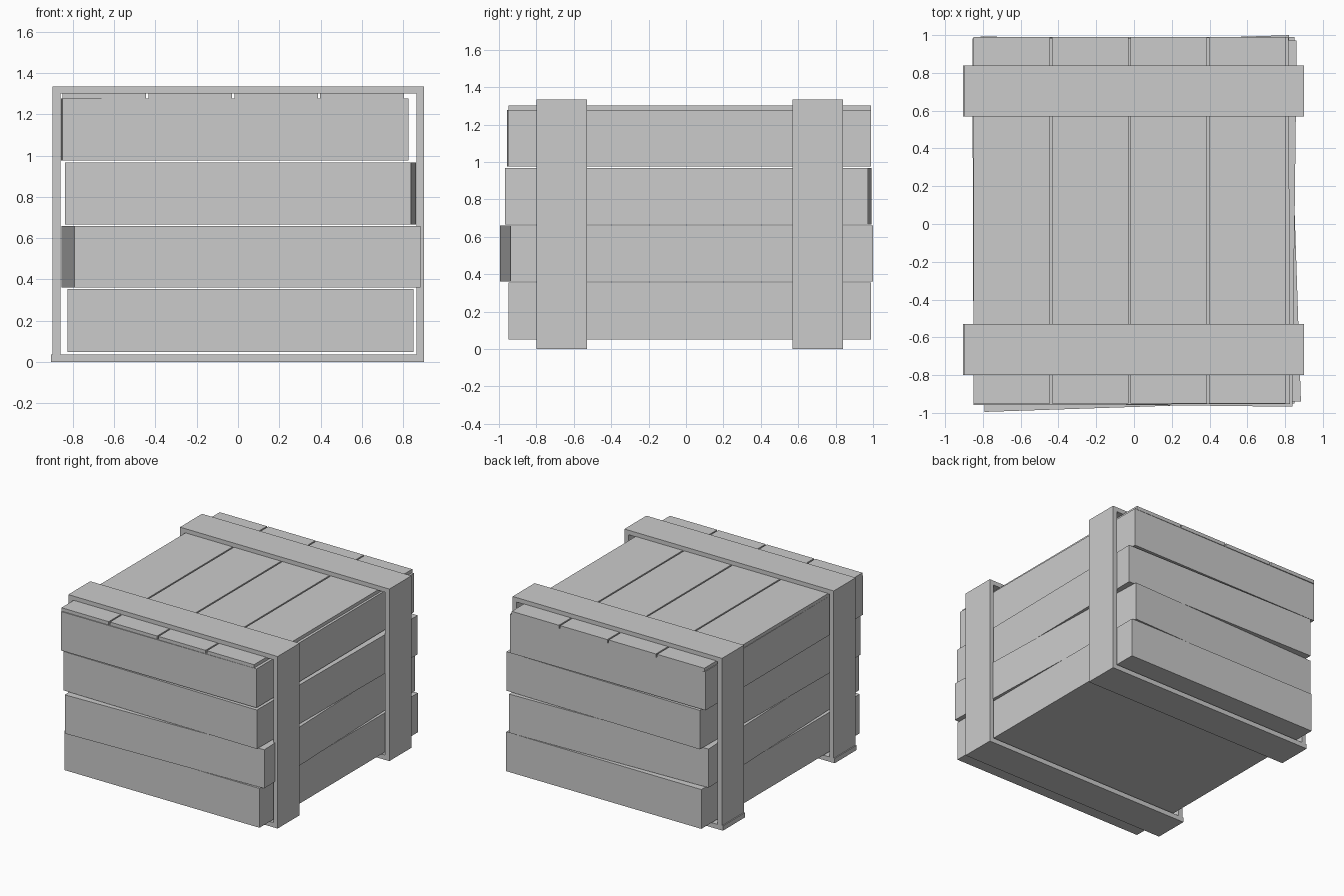
import bpy
from math import radians

if "Cube" in bpy.data.objects:
    bpy.data.objects.remove(bpy.data.objects["Cube"])


def box(name, x, y, z, turn=0.0):
    """Box from (min, max) ranges, turned about its own vertical axis."""
    ranges = (x, y, z)
    bpy.ops.mesh.primitive_cube_add(size=1, location=[(a + b) / 2 for a, b in ranges])
    ob = bpy.context.object
    ob.name = name
    ob.scale = [b - a for a, b in ranges]
    ob.rotation_euler.z = radians(turn)
    return ob


# Stacked crate layers, each knocked slightly askew: centre x, centre y, z range, turn
W, D = 1.675, 1.94
layers = [
    (0.0125, 0.02, (0.05, 0.355), 0.0),
    (0.0145, 0.0025, (0.36, 0.66), 1.9),
    (0.0125, 0.0125, (0.665, 0.967), -0.68),
    (-0.015, 0.015, (0.975, 1.277), 0.2),
]
for i, (cx, cy, z, turn) in enumerate(layers, 1):
    box(f"crate_layer_{i}", (cx - W / 2, cx + W / 2), (cy - D / 2, cy + D / 2), z, turn)

# Lid planks
for i in range(4):
    x = -0.85 + i * 0.416
    box(f"lid_plank_{i + 1}", (x, x + 0.405), (-0.95, 0.99), (1.275, 1.303))

# Two straps wrapped around the crate
for label, y in (("front", (-0.80, -0.53)), ("back", (0.57, 0.84))):
    box(f"{label}_strap_bottom", (-0.905, 0.90), y, (0.0, 0.037))
    box(f"{label}_strap_left", (-0.897, -0.86), y, (0.037, 1.30))
    box(f"{label}_strap_right", (0.865, 0.90), y, (0.037, 1.30))
    box(f"{label}_strap_top", (-0.897, 0.90), y, (1.30, 1.335))
